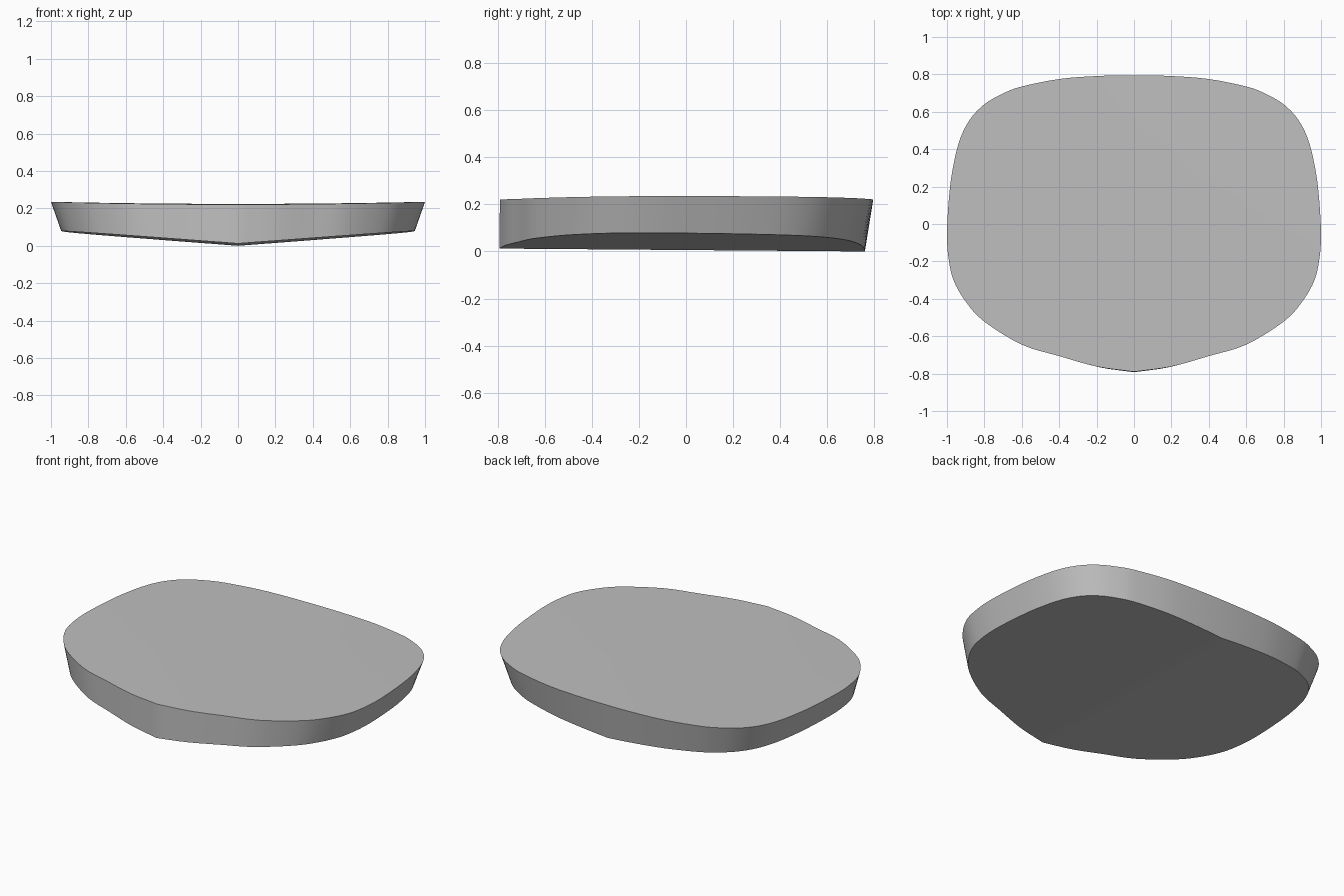
import bpy
import bmesh
import math
from mathutils import Vector

cube = bpy.data.objects.get("Cube")
if cube:
    bpy.data.objects.remove(cube, do_unlink=True)

# Plain grey material
grey = bpy.data.materials.new("plain grey")
grey.use_nodes = True
colour = (0.52, 0.52, 0.52, 1)
grey.diffuse_color = colour
shader = grey.node_tree.nodes["Principled BSDF"]
shader.inputs["Base Color"].default_value = colour
shader.inputs["Roughness"].default_value = 0.7

# Half outline of the rim, from the front tip round to the back centre
HALF = [(0, -.79), (.2, -.762), (.4, -.706), (.6, -.645), (.8, -.522),
        (.9, -.415), (.965, -.3), (.992, -.18), (1, -.05), (.99, .13),
        (.972, .28), (.935, .44), (.88, .555), (.8, .64), (.7, .698),
        (.6, .735), (.4, .775), (.2, .791), (0, .795)]
STEPS = 4


def smooth_path(points):
    """Catmull-Rom curve through the half outline."""
    pts = [Vector(p) for p in points]
    first = 2 * pts[0] - pts[1]
    last = Vector((-pts[-2].x, pts[-2].y))
    pts = [first] + pts + [last]
    path = []
    for a, b, c, d in zip(pts, pts[1:], pts[2:], pts[3:]):
        for i in range(STEPS):
            t = i / STEPS
            path.append(0.5 * (2 * b + (c - a) * t
                               + (2 * a - 5 * b + 4 * c - d) * t ** 2
                               + (3 * b - a - 3 * c + d) * t ** 3))
    path.append(pts[-2])
    return path


def top_height(x, y):
    return 0.224 + 0.011 * x * x - 0.005 * y * y


def base_height(x, y):
    return 0.006 * (1 - y / 0.759) + 0.0762 * abs(x)


half = smooth_path(HALF)
outline = half + [Vector((-p.x, p.y)) for p in reversed(half[1:-1])]
count = len(outline)
back = len(half) - 1
bm = bmesh.new()


def ring(scale_x, scale_y, shift_y, height):
    verts = []
    for p in outline:
        x, y = p.x * scale_x, p.y * scale_y + shift_y
        verts.append(bm.verts.new((x, y, height(x, y))))
    return verts


def bridge(lower, upper):
    for i in range(count):
        j = (i + 1) % count
        bm.faces.new((lower[i], lower[j], upper[j], upper[i]))


# Flared wall
base = ring(0.945, 0.979, -0.019, base_height)
rim = ring(1, 1, 0, top_height)
bridge(base, rim)

# Gently curved top, in shrinking rings
outer = rim
for k in (0.8, 0.6, 0.4, 0.2):
    inner = ring(k, k, 0, top_height)
    bridge(outer, inner)
    outer = inner
centre = bm.verts.new((0, 0, top_height(0, 0)))
for i in range(count):
    bm.faces.new((outer[i], outer[(i + 1) % count], centre))

# Shallow V underside: two flat halves meeting at the keel
bm.faces.new(list(reversed(base[:back + 1])))
bm.faces.new(list(reversed(base[back:] + base[:1])))

bmesh.ops.recalc_face_normals(bm, faces=bm.faces)
mesh = bpy.data.meshes.new("shallow_hull")
bm.to_mesh(mesh)
bm.free()
mesh.materials.append(grey)
hull = bpy.data.objects.new("shallow_hull", mesh)
bpy.context.collection.objects.link(hull)

bpy.ops.object.select_all(action="DESELECT")
hull.select_set(True)
bpy.context.view_layer.objects.active = hull
bpy.ops.object.shade_smooth_by_angle(angle=math.radians(30))
